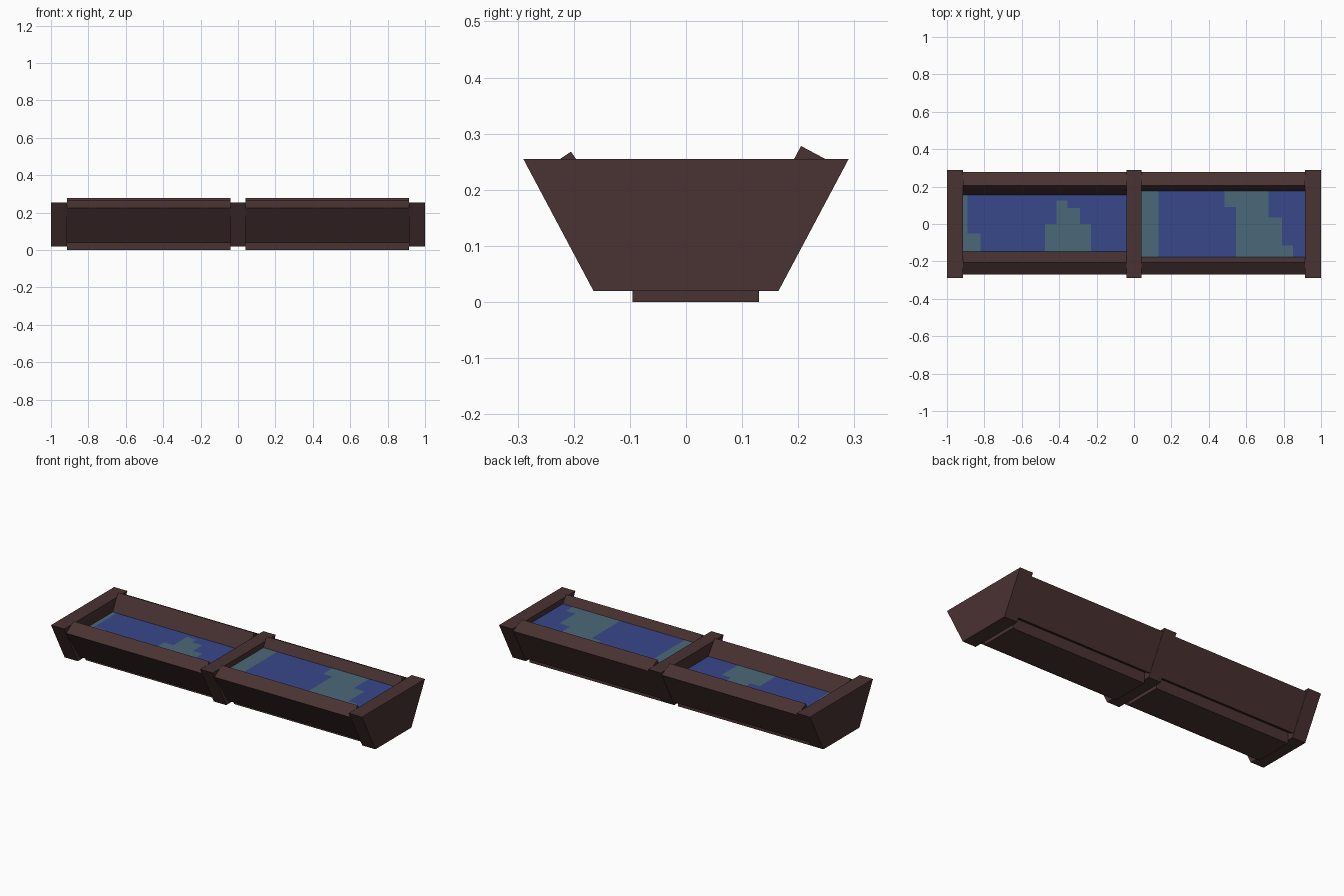
import bpy, bmesh
from mathutils import Vector

if "Cube" in bpy.data.objects:
    bpy.data.objects.remove(bpy.data.objects["Cube"])


def material(name, rgb):
    m = bpy.data.materials.new(name)
    lin = [((c / 255 + 0.055) / 1.055) ** 2.4 for c in rgb]
    m.diffuse_color = (*lin, 1)
    m.use_nodes = True
    m.node_tree.nodes["Principled BSDF"].inputs["Base Color"].default_value = m.diffuse_color
    return m


wood = material("dark_wood", (74, 50, 50))
blue = material("water_blue", (56, 72, 138))
teal = material("water_teal", (75, 105, 121))


def finish(name, bm, mats):
    bmesh.ops.recalc_face_normals(bm, faces=bm.faces)
    me = bpy.data.meshes.new(name)
    bm.to_mesh(me)
    bm.free()
    for m in mats:
        me.materials.append(m)
    ob = bpy.data.objects.new(name, me)
    bpy.context.collection.objects.link(ob)
    return ob


def extrude_x(name, profile, x0, x1):
    """Solid with a (y, z) outline running from x0 to x1."""
    bm = bmesh.new()
    face = bm.faces.new([bm.verts.new((x0, y, z)) for y, z in profile])
    ext = bmesh.ops.extrude_face_region(bm, geom=[face], use_keep_orig=True)
    verts = [g for g in ext["geom"] if isinstance(g, bmesh.types.BMVert)]
    bmesh.ops.translate(bm, verts=verts, vec=(x1 - x0, 0, 0))
    return finish(name, bm, [wood])


def board_profile(peak, down, length, thick):
    """Tilted rectangle: inner top corner, direction down the board, sizes."""
    p, d = Vector(peak), Vector(down).normalized()
    n = Vector((-d.y, d.x))
    if n.y > 0:          # thickness runs outwards and downwards
        n = -n
    return [p, p + n * thick, p + n * thick + d * length, p + d * length]


def water(name, x0, x1, y0, y1, z, patches):
    """Water sheet cut along the patch edges; faces inside a patch are teal."""
    xs = sorted({x0, x1} | {v for p in patches for v in p[:2]})
    ys = sorted({y0, y1} | {v for p in patches for v in p[2:]})
    bm = bmesh.new()
    grid = [[bm.verts.new((x, y, z)) for y in ys] for x in xs]
    for i in range(len(xs) - 1):
        for j in range(len(ys) - 1):
            f = bm.faces.new((grid[i][j], grid[i + 1][j],
                              grid[i + 1][j + 1], grid[i][j + 1]))
            c = f.calc_center_median()
            f.material_index = int(any(a < c.x < b and d < c.y < e
                                       for a, b, d, e in patches))
    ob = finish(name, bm, [blue, teal])
    if ob.data.polygons[0].normal.z < 0:
        ob.data.flip_normals()


# Trapezoid end and middle frames
trapezoid = [(-0.165, 0.02), (0.165, 0.02), (0.29, 0.255), (-0.29, 0.255)]
for name, x0, x1 in (("left_frame", -1, -0.915), ("middle_frame", -0.04, 0.04),
                     ("right_frame", 0.915, 1)):
    extrude_x(name, trapezoid, x0, x1)

# Tilted side boards and floor board for each half
back = board_profile((0.205, 0.278), (-0.47, -0.88), 0.224, 0.084)
front = board_profile((-0.205, 0.268), (0.56, -0.83), 0.224, 0.08)
floor = [(-0.095, 0), (0.13, 0), (0.13, 0.08), (-0.095, 0.08)]
for side, x0, x1 in (("left", -0.915, -0.04), ("right", 0.04, 0.915)):
    extrude_x(side + "_back_board", back, x0, x1)
    extrude_x(side + "_front_board", front, x0, x1)
    extrude_x(side + "_floor_board", floor, x0, x1)

# Water surfaces with teal patches
water("left_water", -0.915, -0.04, -0.17, 0.18, 0.184, [
    (-0.915, -0.89, -0.05, 0.18), (-0.915, -0.82, -0.17, -0.05),
    (-0.475, -0.23, -0.17, 0.0), (-0.415, -0.29, 0.0, 0.085),
    (-0.415, -0.355, 0.085, 0.125)])
water("right_water", 0.04, 0.915, -0.19, 0.2, 0.224, [
    (0.04, 0.13, -0.19, 0.2), (0.485, 0.72, 0.09, 0.2),
    (0.545, 0.72, 0.035, 0.09), (0.545, 0.79, -0.115, 0.035),
    (0.545, 0.85, -0.19, -0.115)])
